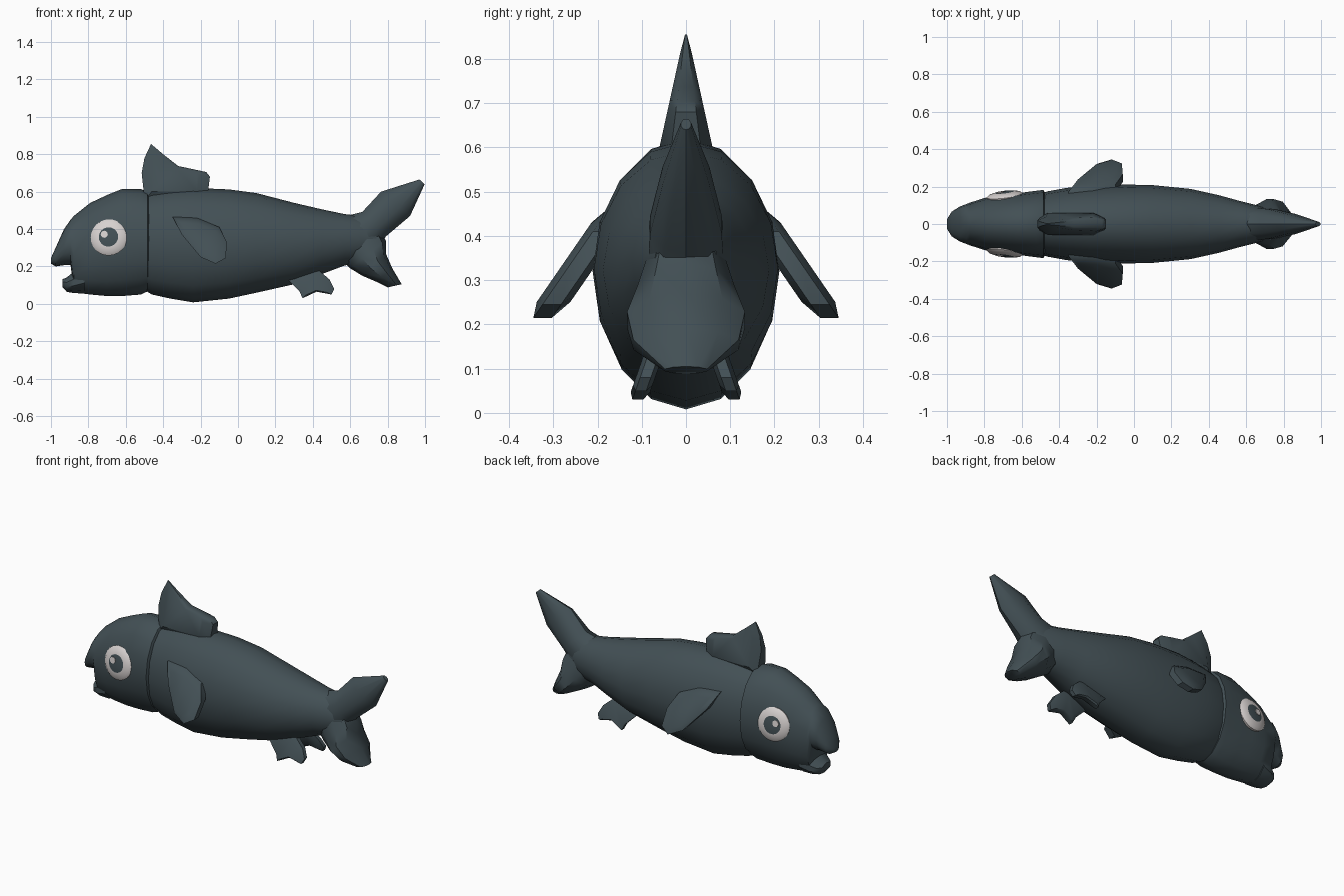
import bpy, bmesh, math
from mathutils import Matrix, Vector

if "Cube" in bpy.data.objects:
    bpy.data.objects.remove(bpy.data.objects["Cube"])


def material(name, rgb):
    m = bpy.data.materials.new(name)
    m.diffuse_color = (*rgb, 1)
    m.use_nodes = True
    m.node_tree.nodes["Principled BSDF"].inputs["Base Color"].default_value = m.diffuse_color
    return m


SKIN = material("slate_skin", (0.055, 0.079, 0.09))
WHITE = material("eye_white", (0.68, 0.64, 0.63))


def finish(name, bm, mats, angle=40):
    bmesh.ops.recalc_face_normals(bm, faces=bm.faces)
    me = bpy.data.meshes.new(name)
    bm.to_mesh(me)
    bm.free()
    ob = bpy.data.objects.new(name, me)
    bpy.context.collection.objects.link(ob)
    for m in mats:
        me.materials.append(m)
    bpy.ops.object.select_all(action='DESELECT')
    ob.select_set(True)
    bpy.context.view_layer.objects.active = ob
    bpy.ops.object.shade_smooth_by_angle(angle=math.radians(angle))
    return ob


def skin_rings(bm, rings):
    """Bridge consecutive vertex rings and return the faces made."""
    for a, b in zip(rings, rings[1:]):
        n = len(a)
        for i in range(n):
            bm.faces.new((a[i], a[(i + 1) % n], b[(i + 1) % n], b[i]))


def loft(name, sections, n=14):
    """Elliptical sections (xa, za, xb, zb, half width): upper end, lower end."""
    bm = bmesh.new()
    rings = []
    for xa, za, xb, zb, w in sections:
        ring = []
        for i in range(n):
            a = 2 * math.pi * i / n
            k = math.cos(a) / 2
            ring.append(bm.verts.new(((xa + xb) / 2 + k * (xa - xb), w * math.sin(a),
                                      (za + zb) / 2 + k * (za - zb))))
        rings.append(ring)
    skin_rings(bm, rings)
    bm.faces.new(rings[0])
    bm.faces.new(rings[-1])
    return finish(name, bm, [SKIN])


def upright(rows):
    return [(x, top, x, bottom, w) for x, top, bottom, w in rows]


def fin(name, outline, mid, half, side=1):
    """Cushioned plate from an x-z outline; mid(z) and half(z) give its y."""
    bm = bmesh.new()
    cx = sum(p[0] for p in outline) / len(outline)
    cz = sum(p[1] for p in outline) / len(outline)
    rings = []
    for scale, t in ((0.72, -1), (1, -0.55), (1, 0.55), (0.72, 1)):
        ring = []
        for x, z in outline:
            x, z = cx + (x - cx) * scale, cz + (z - cz) * scale
            ring.append(bm.verts.new((x, side * (mid(z) + t * half(z)), z)))
        rings.append(ring)
    skin_rings(bm, rings)
    caps = [bm.faces.new(rings[0]), bm.faces.new(rings[-1])]
    bmesh.ops.triangulate(bm, faces=caps)
    return finish(name, bm, [SKIN])


# Trunk, ending inside the tail
loft("body", upright([
    (-0.51, 0.575, 0.08, 0.160), (-0.46, 0.595, 0.05, 0.175), (-0.36, 0.61, 0.028, 0.193),
    (-0.24, 0.62, 0.008, 0.205), (-0.05, 0.612, 0.028, 0.211), (0.10, 0.592, 0.06, 0.208),
    (0.30, 0.54, 0.105, 0.188), (0.45, 0.505, 0.16, 0.155), (0.57, 0.48, 0.205, 0.122),
    (0.66, 0.47, 0.22, 0.10), (0.74, 0.43, 0.27, 0.07)]), 16)

# Head with overhanging snout
loft("head", upright([
    (-1.0, 0.245, 0.215, 0.025), (-0.975, 0.30, 0.20, 0.066), (-0.93, 0.40, 0.207, 0.094),
    (-0.895, 0.45, 0.207, 0.107), (-0.878, 0.47, 0.062, 0.114), (-0.79, 0.54, 0.05, 0.142),
    (-0.70, 0.582, 0.042, 0.157), (-0.62, 0.614, 0.042, 0.165), (-0.52, 0.614, 0.05, 0.178),
    (-0.485, 0.60, 0.066, 0.182), (-0.475, 0.58, 0.09, 0.165)]), 16)

# Lower jaw
loft("lower_jaw", upright([
    (-0.937, 0.132, 0.088, 0.04), (-0.915, 0.142, 0.064, 0.068),
    (-0.88, 0.17, 0.058, 0.088), (-0.82, 0.22, 0.055, 0.10)]), 10)

# Tail lobes
loft("tail_upper_lobe", [
    (0.58, 0.47, 0.72, 0.26, 0.09), (0.665, 0.492, 0.79, 0.36, 0.085),
    (0.765, 0.60, 0.92, 0.47, 0.056), (0.97, 0.665, 0.998, 0.64, 0.012)], 10)
loft("tail_lower_lobe", [
    (0.76, 0.40, 0.55, 0.24, 0.095), (0.79, 0.34, 0.60, 0.19, 0.115),
    (0.79, 0.27, 0.665, 0.15, 0.14), (0.825, 0.19, 0.74, 0.118, 0.125),
    (0.875, 0.105, 0.80, 0.088, 0.05)], 10)

# Dorsal fin
fin("dorsal_fin",
    [(-0.50, 0.56), (-0.515, 0.70), (-0.50, 0.78), (-0.465, 0.855), (-0.40, 0.80),
     (-0.32, 0.737), (-0.17, 0.705), (-0.15, 0.68), (-0.165, 0.56)],
    lambda z: 0, lambda z: 0.004 + 0.22 * (0.855 - z))

for side, tag in ((-1, "front"), (1, "back")):
    # Pectoral fin, sloping outwards and down
    fin("pectoral_fin_" + tag,
        [(-0.35, 0.465), (-0.30, 0.37), (-0.20, 0.25), (-0.12, 0.215), (-0.065, 0.245),
         (-0.06, 0.33), (-0.10, 0.41), (-0.22, 0.46)],
        lambda z: 0.155 + (0.46 - z) * 0.69, lambda z: 0.038, side)
    # Small pelvic fin
    fin("pelvic_fin_" + tag,
        [(0.27, 0.125), (0.33, 0.065), (0.345, 0.03), (0.42, 0.065), (0.50, 0.05),
         (0.515, 0.08), (0.49, 0.13), (0.42, 0.19)],
        lambda z: 0.06 + (0.17 - z) * 0.35, lambda z: 0.022, side)

    # Eye: domed disc whose central faces are the pupil
    tilt = Matrix.Rotation(0.14, 3, 'X') @ Matrix.Rotation(0.12, 3, 'Z')
    flip = Vector((1, side, 1))

    def place(x, y, z):
        return tilt @ Vector((x, y, z)) * flip + Vector((-0.69, side * 0.15, 0.355))

    bm = bmesh.new()
    rings = [[bm.verts.new(place(r * math.cos(a), h, r * math.sin(a)))
              for a in (2 * math.pi * i / 24 for i in range(24))]
             for r, h in ((0.09, -0.04), (0.098, 0.002), (0.085, 0.013),
                          (0.052, 0.021), (0.02, 0.024))]
    skin_rings(bm, rings)
    bm.faces.new(rings[-1])
    bm.faces.ensure_lookup_table()
    for f in bm.faces[72:]:
        f.material_index = 1
    finish("eye_" + tag, bm, [WHITE, SKIN])

    # Highlight plate on the pupil
    bm = bmesh.new()
    rings = [[bm.verts.new(place(-0.022 + 0.019 * math.cos(a), h, 0.014 + 0.019 * math.sin(a)))
              for a in (2 * math.pi * i / 12 for i in range(12))] for h in (0.021, 0.027)]
    skin_rings(bm, rings)
    bm.faces.new(rings[0])
    bm.faces.new(rings[1])
    finish("eye_highlight_" + tag, bm, [WHITE])
